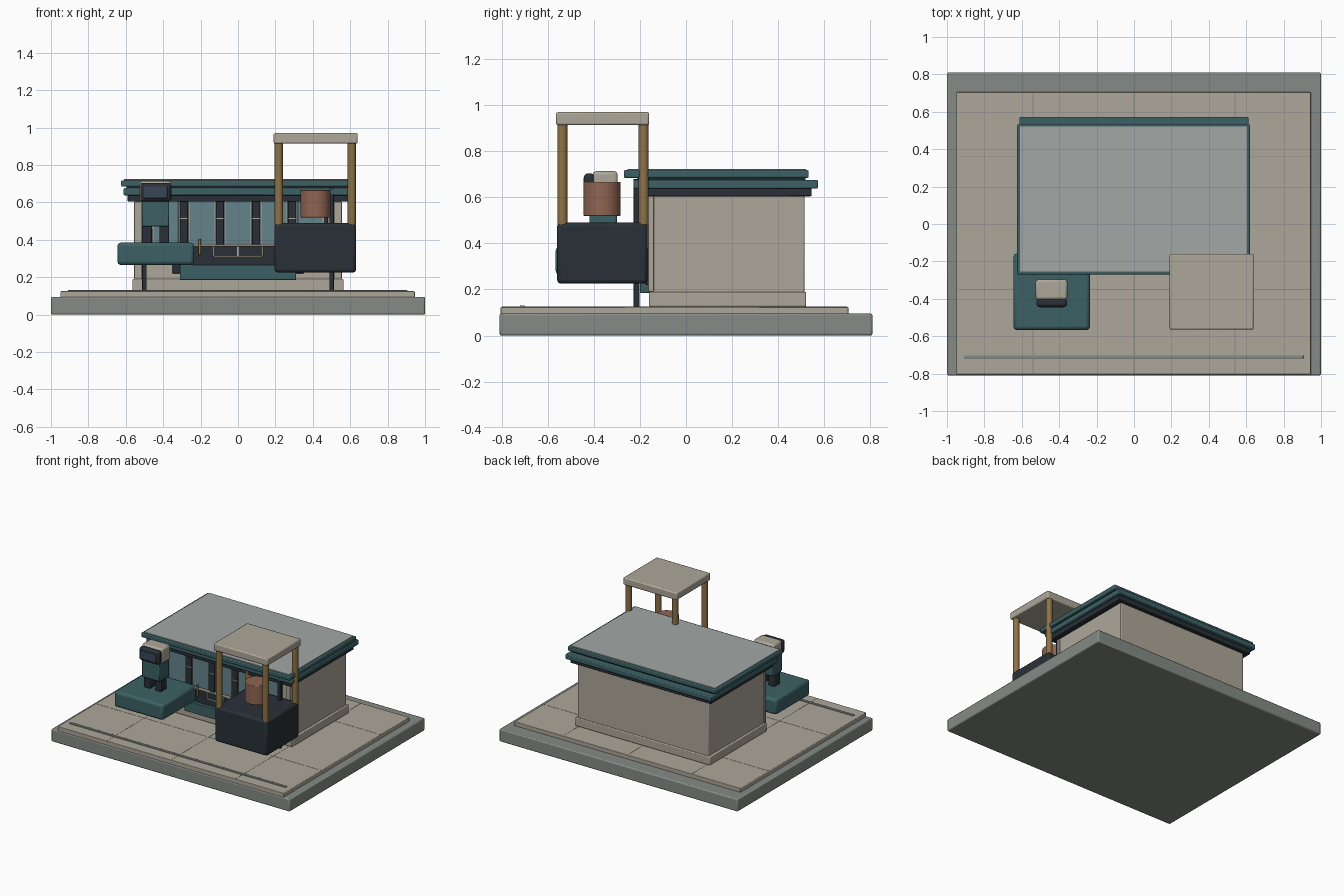
import bpy

if "Cube" in bpy.data.objects:
    bpy.data.objects.remove(bpy.data.objects["Cube"])

COLORS = {
    "stone": (.24, .26, .24), "cream": (.42, .39, .32), "teal": (.045, .12, .13),
    "dark": (.022, .03, .038), "wood": (.27, .17, .065), "copper": (.28, .13, .085),
    "glass": (.13, .23, .26), "roof": (.36, .39, .38), "screen": (.04, .06, .10),
}
MATS = {}
for key, c in COLORS.items():
    MATS[key] = bpy.data.materials.new(key)
    MATS[key].diffuse_color = (*c, 1)


def finish(o, name, mat, bevel):
    o.name = name
    o.data.materials.append(MATS[mat])
    if bevel:
        m = o.modifiers.new("soft_edges", 'BEVEL')
        m.width, m.segments, m.limit_method = bevel, 2, 'ANGLE'
    bpy.ops.object.shade_smooth_by_angle()
    return o


def box(name, mat, x, y, z, bevel=0.004):
    """Box given by its (min, max) range on each axis."""
    r = (x, y, z)
    bpy.ops.mesh.primitive_cube_add(size=1, location=[(a + b) / 2 for a, b in r])
    o = bpy.context.object
    o.scale = [b - a for a, b in r]
    bpy.ops.object.transform_apply(location=False, rotation=False, scale=True)
    return finish(o, name, mat, bevel)


def cyl(name, mat, x, y, z, r, n=24, bevel=0.003):
    bpy.ops.mesh.primitive_cylinder_add(vertices=n, radius=r, depth=z[1] - z[0],
                                        location=(x, y, (z[0] + z[1]) / 2))
    return finish(bpy.context.object, name, mat, bevel)


# Ground slab, pavement, joints and kerb strip
box("base_slab", "stone", (-1, 1), (-.81, .81), (0, .095), .008)
box("pavement", "cream", (-.95, .945), (-.805, .705), (.09, .125))
for x in (-.54, 0, .54):
    box("pavement_joint", "stone", (x - .002, x + .002), (-.8, .7), (.12, .126), 0)
for y in (-.35, .36):
    box("pavement_joint", "stone", (-.945, .94), (y - .002, y + .002), (.12, .126), 0)
box("kerb_strip", "stone", (-.91, .905), (-.722, -.702), (.12, .131), .002)

# Shop body
box("plinth", "cream", (-.565, .565), (-.16, .522), (.125, .19), .006)
box("shop_walls", "cream", (-.55, .55), (-.15, .515), (.18, .62), .006)

# Layered roof
box("roof_soffit", "dark", (-.59, .59), (-.205, .545), (.605, .642))
box("lower_fascia", "teal", (-.612, .612), (-.228, .573), (.638, .676), .006)
box("roof_core", "dark", (-.595, .59), (-.21, .52), (.67, .69), 0)
box("upper_fascia", "teal", (-.625, .62), (-.27, .533), (.685, .718), .006)
box("roof_panel", "roof", (-.61, .605), (-.255, .522), (.71, .724), .002)

# Shop front: dark frame, five windows, mullions, pilasters, posts
box("front_frame", "dark", (-.48, .48), (-.162, -.14), (.37, .61), .002)
box("front_apron", "dark", (-.35, .35), (-.175, -.14), (.22, .375), .003)
for i in range(5):
    x = (i - 2) * .193
    box("window_trim", "cream", (x - .073, x + .073), (-.165, -.155), (.37, .612), .001)
    box("window_glass", "glass", (x - .067, x + .067), (-.17, -.16), (.378, .606), .001)
for i in range(4):
    x = (i - 1.5) * .193
    box("mullion", "dark", (x - .021, x + .021), (-.175, -.15), (.37, .61), .002)
    box("mullion_clip", "cream", (x - .021, x + .021), (-.178, -.17), (.51, .517), .001)
for s in (-1, 1):
    box("pilaster", "cream", (s * .535 - .02, s * .535 + .02), (-.165, -.14), (.19, .605), .003)
    box("canopy_post", "dark", (s * .5 - .012, s * .5 + .012), (-.228, -.202), (.125, .68), .003)

# Serving counter, shelf and small handle
box("counter_step", "teal", (-.31, .31), (-.2, -.15), (.185, .265))
box("counter_shelf", "cream", (-.24, .24), (-.19, -.165), (.365, .375), .002)
box("counter_rail", "cream", (-.13, .13), (-.186, -.17), (.308, .317), .002)
for x in (-.13, 0, .13):
    box("rail_support", "cream", (x - .005, x + .005), (-.184, -.168), (.312, .37), .001)
cyl("pull_handle", "wood", -.205, -.19, (.32, .405), .007, 12, .001)

# Left plinth with the standing robot
box("robot_plinth", "teal", (-.645, -.235), (-.567, -.157), (.265, .385), .018)
for s in (-1, 1):
    x = -.441 + s * .047
    box("robot_leg", "dark", (x - .026, x + .026), (-.395, -.325), (.383, .48), .006)
box("robot_torso", "teal", (-.514, -.368), (-.42, -.3), (.47, .61), .008)
box("robot_head", "cream", (-.526, -.356), (-.405, -.297), (.6, .714), .014)
box("robot_visor", "dark", (-.522, -.358), (-.443, -.398), (.606, .704), .014)
box("visor_screen", "screen", (-.503, -.377), (-.446, -.438), (.622, .686), .003)

# Right kiosk: dark block, round posts, canopy and barrel
box("kiosk_block", "dark", (.195, .632), (-.56, -.167), (.225, .49), .016)
for x in (.218, .608):
    for y in (-.537, -.184):
        cyl("kiosk_post", "wood", x, y, (.48, .92), .022)
box("kiosk_canopy", "cream", (.19, .64), (-.565, -.16), (.914, .97), .008)
cyl("barrel", "copper", .414, -.365, (.52, .667), .081, 32, .004)

for m in bpy.data.materials:
    if m.users and not m.is_grease_pencil:
        m.use_nodes = True
        m.node_tree.nodes["Principled BSDF"].inputs["Base Color"].default_value = m.diffuse_color
